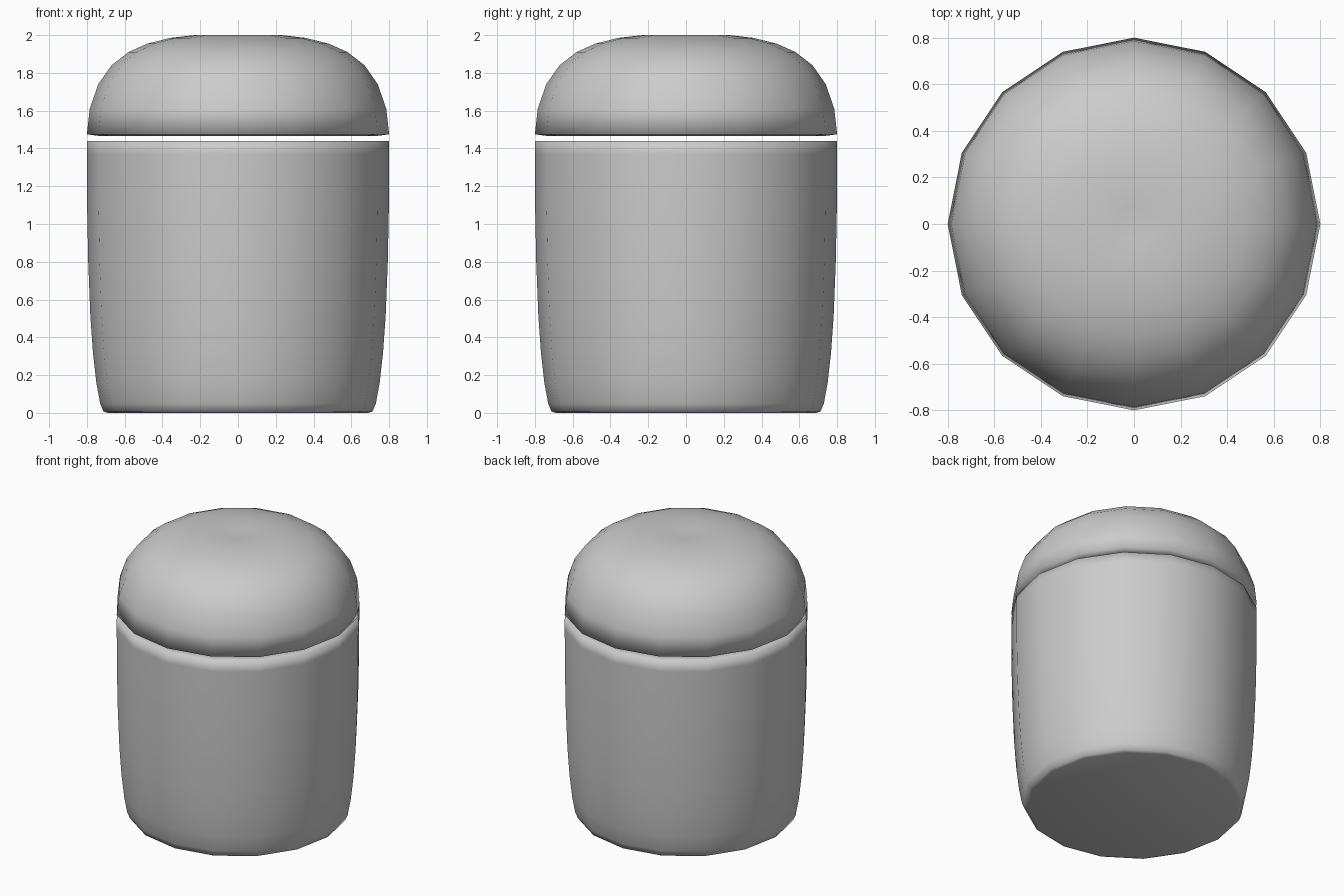
import bpy, bmesh, math

if "Cube" in bpy.data.objects:
    bpy.data.objects.remove(bpy.data.objects["Cube"])

SIDES = 16


def lathe(name, profile):
    """Spin an (r, z) profile around z; zero-radius ends become a single pole."""
    bm = bmesh.new()
    rings = []
    for r, z in profile:
        if r == 0:
            rings.append([bm.verts.new((0, 0, z))] * SIDES)
        else:
            rings.append([bm.verts.new((r * math.cos(2 * math.pi * i / SIDES),
                                        r * math.sin(2 * math.pi * i / SIDES), z))
                          for i in range(SIDES)])
    for low, high in zip(rings, rings[1:]):
        for i in range(SIDES):
            j = (i + 1) % SIDES
            corners = [low[i], low[j], high[j], high[i]]
            bm.faces.new(list(dict.fromkeys(corners)))
    bmesh.ops.recalc_face_normals(bm, faces=bm.faces)
    mesh = bpy.data.meshes.new(name)
    bm.to_mesh(mesh)
    bm.free()
    obj = bpy.data.objects.new(name, mesh)
    bpy.context.collection.objects.link(obj)
    for p in mesh.polygons:
        p.use_smooth = True
    return obj


# Tapered tub with a softened foot and a closed top
lathe("jar_body", [
    (0, 0), (0.69, 0), (0.712, 0.008), (0.73, 0.05), (0.75, 0.16),
    (0.768, 0.32), (0.782, 0.52), (0.793, 0.8), (0.799, 1.1),
    (0.80, 1.37), (0.80, 1.44), (0.74, 1.44), (0, 1.44)])

# Domed lid floating just above the tub
lathe("jar_lid", [
    (0, 1.465), (0.74, 1.467), (0.80, 1.475), (0.785, 1.61), (0.74, 1.74),
    (0.67, 1.84), (0.58, 1.91), (0.48, 1.955), (0.36, 1.985),
    (0.23, 2.0), (0.08, 1.998), (0, 1.99)])
